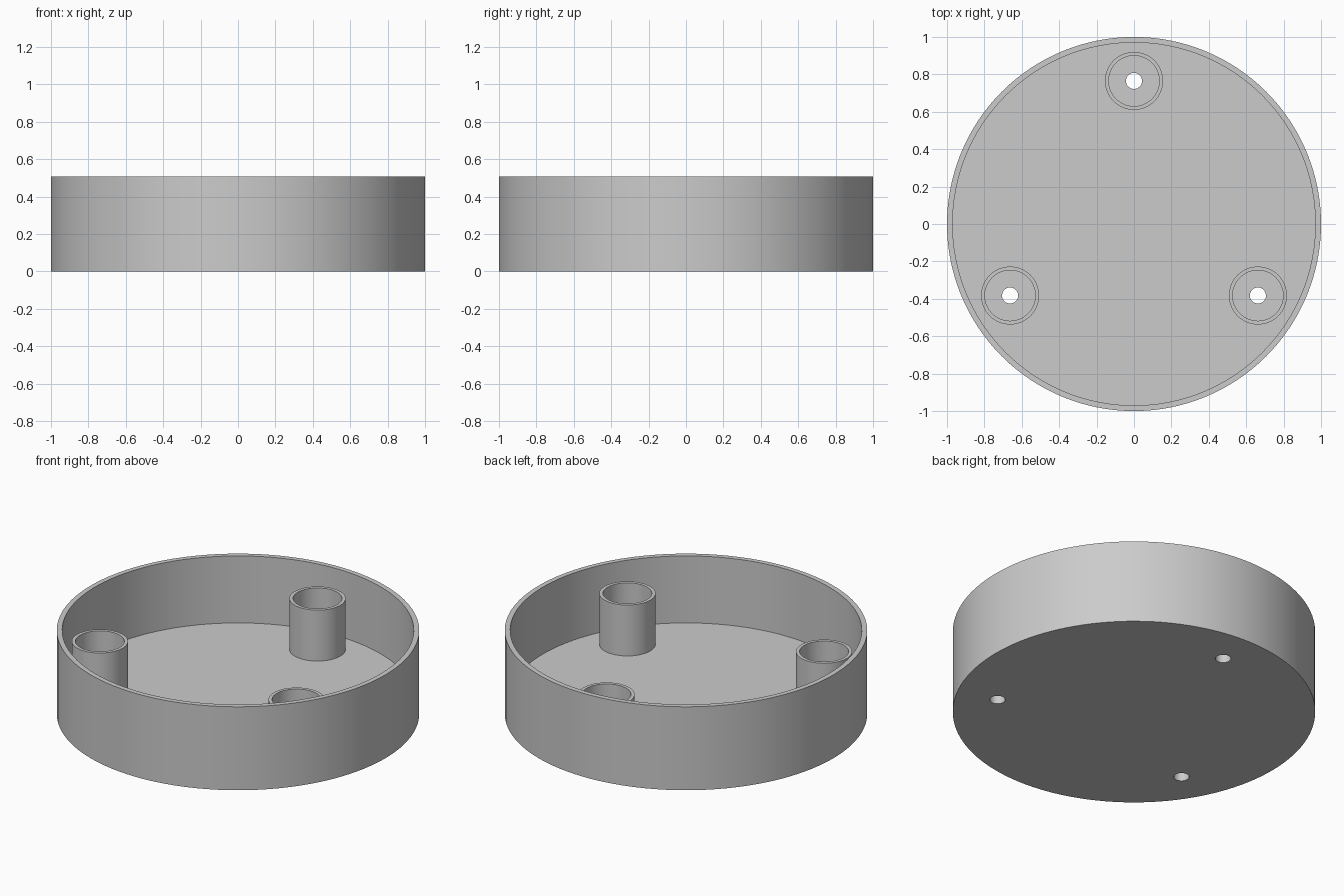
import bpy
import bmesh
import math

cube = bpy.data.objects.get("Cube")
if cube:
    bpy.data.objects.remove(cube, do_unlink=True)

HEIGHT, FLOOR, POST_TOP = 0.508, 0.10, 0.41
OUTER, INNER = 1.0, 0.97
POST_OUTER, POST_INNER, HOLE = 0.155, 0.135, 0.043
POST_CIRCLE = 0.765

grey = bpy.data.materials.new("plain grey")
grey.use_nodes = True
GREY = (0.6, 0.6, 0.6, 1.0)
grey.diffuse_color = GREY
grey.node_tree.nodes["Principled BSDF"].inputs["Base Color"].default_value = GREY


def lathe(name, profile, sides, closed, location=(0, 0, 0)):
    """Turn a (radius, z) profile round z; an open profile gets flat end caps."""
    bm = bmesh.new()
    rings = [[bm.verts.new((r * math.cos(math.tau * i / sides),
                            r * math.sin(math.tau * i / sides), z))
              for i in range(sides)] for r, z in profile]
    pairs = list(zip(rings, rings[1:]))
    if closed:
        pairs.append((rings[-1], rings[0]))
    else:
        bm.faces.new(rings[0])
        bm.faces.new(rings[-1])
    for a, b in pairs:
        for i in range(sides):
            j = (i + 1) % sides
            bm.faces.new((a[i], a[j], b[j], b[i]))
    bmesh.ops.recalc_face_normals(bm, faces=bm.faces)
    mesh = bpy.data.meshes.new(name)
    bm.to_mesh(mesh)
    bm.free()
    mesh.materials.append(grey)
    obj = bpy.data.objects.new(name, mesh)
    obj.location = location
    bpy.context.collection.objects.link(obj)
    return obj


def activate(obj):
    bpy.ops.object.select_all(action="DESELECT")
    obj.select_set(True)
    bpy.context.view_layer.objects.active = obj


# Round tray: underside, outer wall, rim, inner wall and floor
tray = lathe("tray", [(OUTER, 0), (OUTER, HEIGHT), (INNER, HEIGHT), (INNER, FLOOR)],
             128, False)
parts = [tray]

# Three hollow posts, each over a screw hole drilled through the floor
for name, angle in (("back_post", 90), ("right_post", 210), ("left_post", 330)):
    a = math.radians(angle)
    spot = (POST_CIRCLE * math.cos(a), POST_CIRCLE * math.sin(a), 0)
    parts.append(lathe(name, [(POST_OUTER, FLOOR), (POST_OUTER, POST_TOP),
                              (POST_INNER, POST_TOP), (POST_INNER, FLOOR)],
                       64, True, spot))
    drill = lathe("hole_cutter", [(HOLE, -0.1), (HOLE, FLOOR + 0.1)], 32, False, spot)
    drill.hide_render = True
    cut = tray.modifiers.new("screw hole", "BOOLEAN")
    cut.operation, cut.solver, cut.object = "DIFFERENCE", "EXACT", drill
    activate(tray)
    bpy.ops.object.modifier_apply(modifier=cut.name)
    bpy.data.objects.remove(drill, do_unlink=True)

# Smooth walls with crisp rims
for part in parts:
    activate(part)
    bpy.ops.object.shade_smooth_by_angle(angle=math.radians(30))
